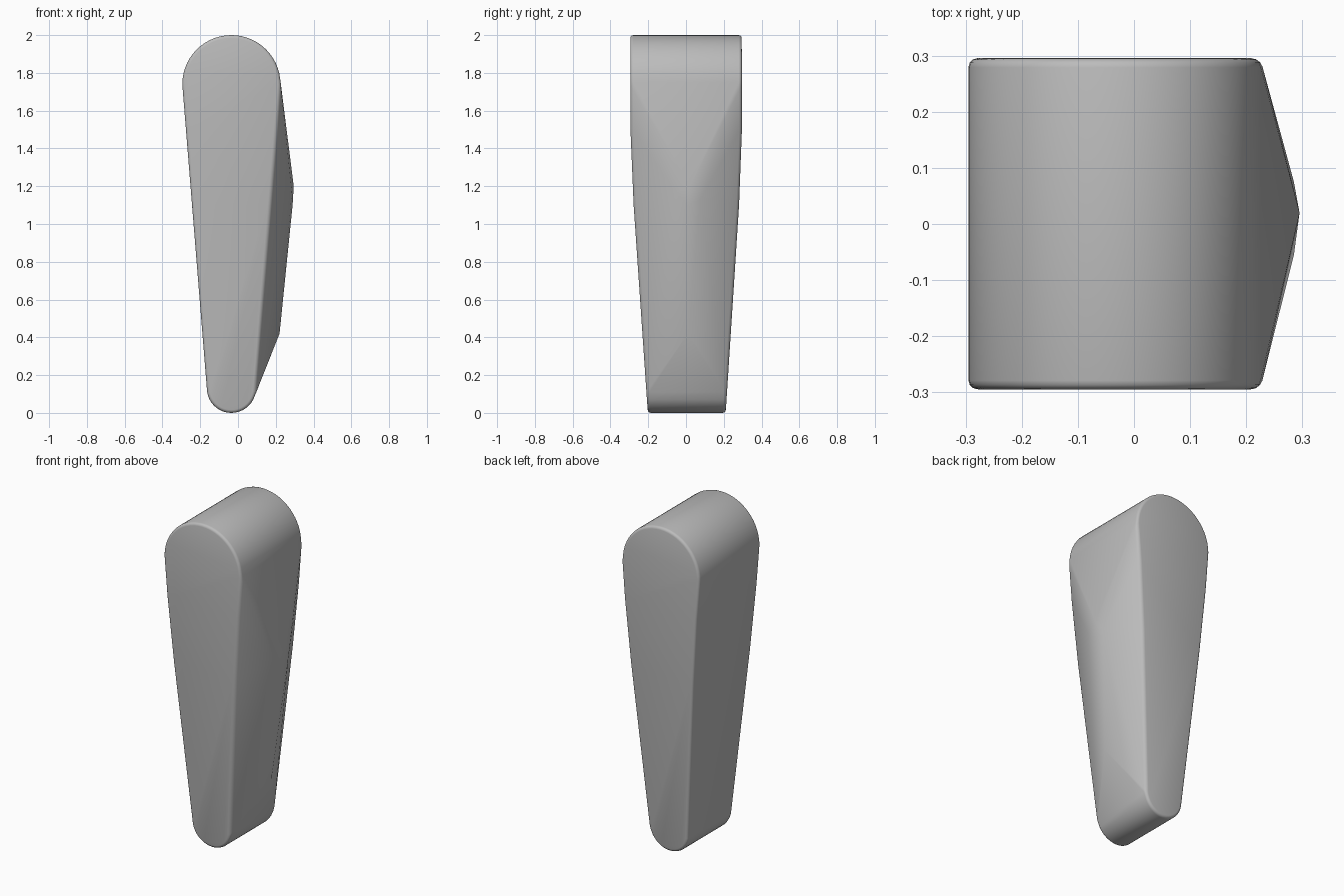
import bpy, bmesh, math

cube = bpy.data.objects.get("Cube")
if cube:
    bpy.data.objects.remove(cube, do_unlink=True)

CENTRE_X = -0.035


def half_depth(z):
    """Full depth near the top, tapering towards the foot."""
    if z > 1.5:
        return 0.295
    if z > 1.1:
        return 0.279 + (z - 1.1) * 0.04
    return 0.206 + z * 0.0664


def arc(z, radius, start, steps):
    angles = [math.radians(start + 180 * i / steps) for i in range(steps + 1)]
    return [(CENTRE_X + radius * math.cos(a), z + radius * math.sin(a)) for a in angles]


# Tapered outline with a large round top and a small round foot
outline = arc(1.74, 0.26, 0, 28) + arc(0.13, 0.13, 180, 20)
for z in (1.5, 1.1):
    half_width = 0.13 + 0.13 * (z - 0.13) / 1.61
    outline += [(CENTRE_X - half_width, z), (CENTRE_X + half_width, z)]

bm = bmesh.new()
for x, z in outline:
    for side in (-1, 1):
        bm.verts.new((x, side * half_depth(z) + 0.004 * (1 - z / 2), z))

# Softened ridge along the left side
for x, y, z in ((0.285, 0.075, 1.13), (0.285, -0.055, 1.17), (0.295, 0.02, 1.2),
                (0.289, 0.01, 1.1), (0.22, 0.01, 0.42), (0.225, 0.01, 0.47)):
    bm.verts.new((x, y, z))

# Skin the points, merge flat areas and round the rims
hull = bmesh.ops.convex_hull(bm, input=bm.verts[:])
loose = {g for g in hull["geom_interior"] + hull["geom_unused"]
         if isinstance(g, bmesh.types.BMVert)}
bmesh.ops.delete(bm, geom=list(loose), context="VERTS")
bmesh.ops.dissolve_limit(bm, angle_limit=math.radians(0.8), verts=bm.verts[:], edges=bm.edges[:])
bmesh.ops.recalc_face_normals(bm, faces=bm.faces[:])
rims = [e for e in bm.edges if e.is_manifold and e.calc_face_angle() > math.radians(52)]
bmesh.ops.bevel(bm, geom=rims, offset=0.016, offset_type="OFFSET", segments=3,
                profile=0.5, affect="EDGES", clamp_overlap=True)

mesh = bpy.data.meshes.new("ridged_body")
bm.to_mesh(mesh)
bm.free()
body = bpy.data.objects.new("ridged_body", mesh)
bpy.context.collection.objects.link(body)

# Plain grey
grey = bpy.data.materials.new("plain_grey")
grey.use_nodes = True
colour = (0.5, 0.5, 0.5, 1)
grey.diffuse_color = colour
grey.node_tree.nodes["Principled BSDF"].inputs["Base Color"].default_value = colour
mesh.materials.append(grey)

# Smooth shading
bpy.context.view_layer.objects.active = body
body.select_set(True)
bpy.ops.object.shade_smooth_by_angle(angle=math.radians(40))
